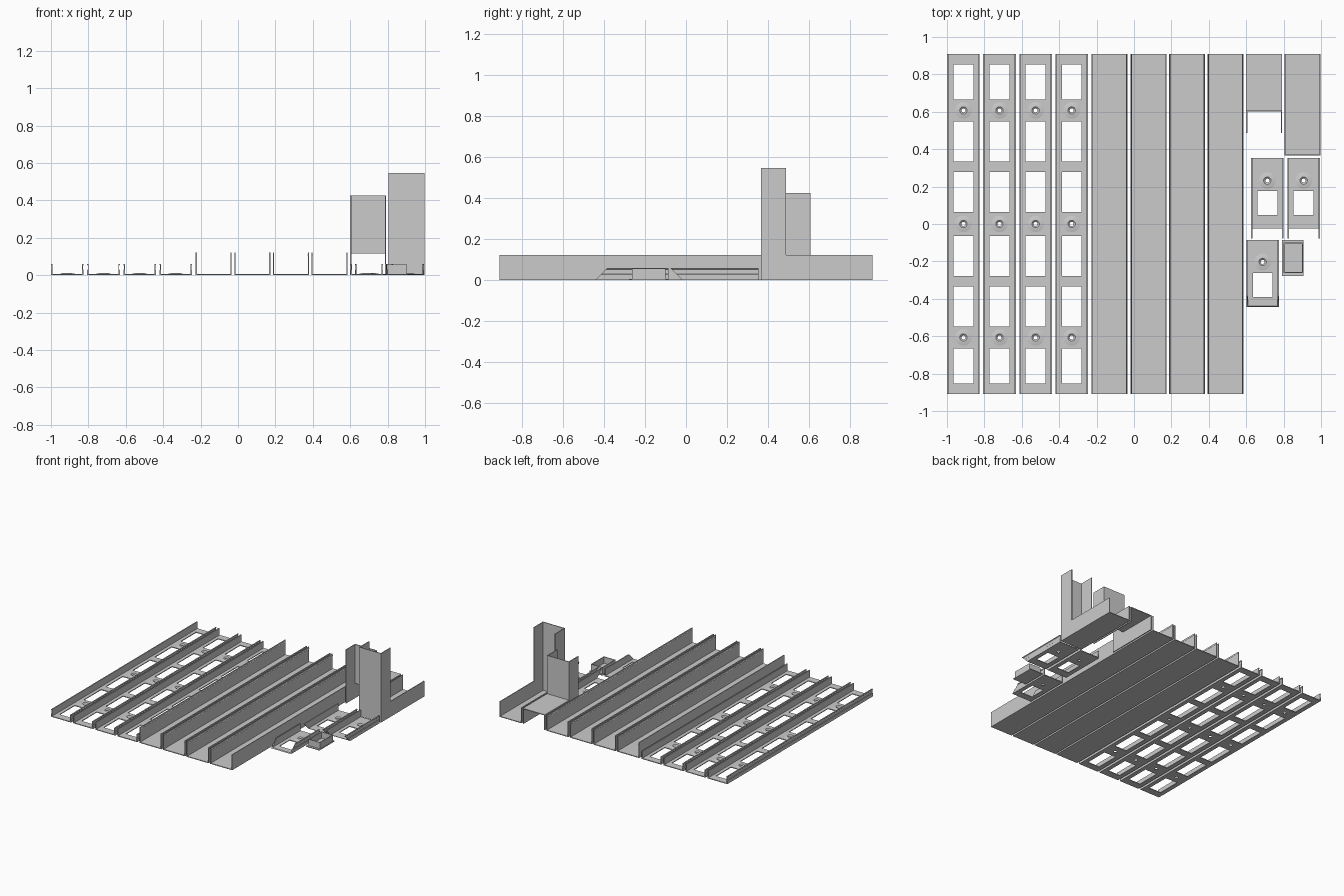
import bpy, bmesh, math
from mathutils import Matrix, Vector

if "Cube" in bpy.data.objects:
    bpy.data.objects.remove(bpy.data.objects["Cube"])

T = 0.006       # sheet thickness
LOW, TALL = 0.06, 0.122

grey = bpy.data.materials.new("plain_grey")
grey.diffuse_color = (0.6, 0.6, 0.6, 1)
grey.use_nodes = True
grey.node_tree.nodes["Principled BSDF"].inputs["Base Color"].default_value = grey.diffuse_color


def finish(name, bm):
    bmesh.ops.recalc_face_normals(bm, faces=bm.faces)
    mesh = bpy.data.meshes.new(name)
    bm.to_mesh(mesh)
    bm.free()
    mesh.materials.append(grey)
    ob = bpy.data.objects.new(name, mesh)
    bpy.context.collection.objects.link(ob)
    return ob


def box(bm, x0, x1, y0, y1, z0, z1):
    m = Matrix.Translation(((x0 + x1) / 2, (y0 + y1) / 2, (z0 + z1) / 2))
    m = m @ Matrix.Diagonal((x1 - x0, y1 - y0, z1 - z0, 1))
    bmesh.ops.create_cube(bm, size=1, matrix=m)


def prism(bm, points, offset):
    face = bm.faces.new([bm.verts.new(p) for p in points])
    ext = bmesh.ops.extrude_face_region(bm, geom=[face], use_keep_orig=True)
    verts = [v for v in ext["geom"] if isinstance(v, bmesh.types.BMVert)]
    bmesh.ops.translate(bm, vec=Vector(offset), verts=verts)


def channel(name, half, x, y0, y1, shear=0):
    """Extrude half of a U profile, mirrored about x; shear mitres the front end."""
    prof = half + [(-px, pz) for px, pz in reversed(half)]
    bm = bmesh.new()
    prism(bm, [(x + px, y1, pz) for px, pz in prof], (0, y0 - y1, 0))
    for v in bm.verts:
        if abs(v.co.y - y0) < 1e-5:
            v.co.y += shear * v.co.z
    return finish(name, bm)


# Half profiles, from the floor's upper corner outward and down
TALL_HALF = [(0.0905, T), (0.0905, 0.105), (0.0885, 0.108), (0.0905, 0.111),
             (0.0905, TALL), (0.0965, TALL), (0.0965, 0)]
LOW_HALF = [(0.079, T), (0.079, LOW), (0.087, LOW), (0.087, 0.055),
            (0.084, 0.052), (0.084, 0.030), (0.087, 0.027), (0.087, 0)]


def screw_seat(x, y):
    """Shallow raised ring with a countersunk hole."""
    prof = [(0.011, 0), (0.011, 0.003), (0.020, 0.0105), (0.024, 0.0105),
            (0.044, T), (0.021, T), (0.021, 0)]
    n = 24
    bm = bmesh.new()
    rings = [[bm.verts.new((x + r * math.cos(2 * math.pi * i / n),
                            y + r * math.sin(2 * math.pi * i / n), z))
              for r, z in prof] for i in range(n)]
    for i in range(n):
        a, b = rings[i], rings[(i + 1) % n]
        for j in range(len(prof)):
            k = (j + 1) % len(prof)
            bm.faces.new((a[j], b[j], b[k], a[k]))
    ob = finish("screw_seat", bm)
    bpy.context.view_layer.objects.active = ob
    ob.select_set(True)
    bpy.ops.object.shade_smooth_by_angle(angle=math.radians(20))
    ob.select_set(False)


def slotted(name, x, y0, y1, windows, screws, shear=0):
    """Low channel with rectangular windows and screw holes in its floor."""
    ob = channel(name, LOW_HALF, x, y0, y1, shear)
    bm = bmesh.new()
    for a, b in windows:
        box(bm, x - 0.053, x + 0.053, a, b, -0.02, 0.03)
    for y in screws:
        bmesh.ops.create_cone(bm, cap_ends=True, segments=24, radius1=0.021,
                              radius2=0.021, depth=0.05,
                              matrix=Matrix.Translation((x, y, 0)))
        screw_seat(x, y)
    cutter = finish(name + "_cutter", bm)
    cutter.hide_render = True
    cutter.hide_viewport = True
    cutter.display_type = 'WIRE'
    mod = ob.modifiers.new("holes", 'BOOLEAN')
    mod.operation = 'DIFFERENCE'
    mod.solver = 'EXACT'
    mod.object = cutter


# Four long slotted base rails
half_windows = [(0.063, 0.277), (0.335, 0.549), (0.665, 0.853)]
windows = half_windows + [(-b, -a) for a, b in half_windows]
for i in range(4):
    slotted("base_rail", -0.912 + 0.193 * i, -0.91, 0.91, windows, (-0.607, 0, 0.607))

# Four long tall cover rails
for i in range(4):
    channel("cover_rail", TALL_HALF, -0.130 + 0.2065 * i, -0.91, 0.91)

# Short mitred base rails
for x in (0.713, 0.907):
    slotted("inner_mitre_rail", x, -0.017, 0.353, [(0.048, 0.176)], [0.232], -1)
slotted("outer_mitre_rail", 0.688, -0.444, -0.086, [(-0.39, -0.262)], [-0.203], 1)


def corner(name, x, outline, plates):
    """L-shaped side walls joined by the given plates (y0, y1, z0, z1)."""
    bm = bmesh.new()
    for wx in (x - 0.0965, x + 0.0905):
        prism(bm, [(wx, y, z) for y, z in outline], (T, 0, 0))
    for p in plates:
        box(bm, x - 0.0905, x + 0.0905, *p)
    finish(name, bm)


# Outer corner cover: plates on the outside of the bend
corner("outer_corner_cover", 0.696,
       [(0.487, 0), (0.91, 0), (0.91, TALL), (0.607, TALL), (0.607, 0.425), (0.487, 0.425)],
       [(0.601, 0.91, TALL - T, TALL), (0.601, 0.607, TALL, 0.425)])

# Inner corner cover: plates on the floor and the front
corner("inner_corner_cover", 0.9,
       [(0.366, 0), (0.91, 0), (0.91, TALL), (0.487, TALL), (0.487, 0.546), (0.366, 0.546)],
       [(0.366, 0.91, 0, T), (0.366, 0.372, T, 0.546)])

# End cap: thin plate with an upright rim
bm = bmesh.new()
box(bm, 0.79, 0.907, -0.278, -0.086, 0, T)
for x in (0.80, 0.897):
    box(bm, x, x + T, -0.262, -0.1, T, 0.056)
for y in (-0.262, -0.106):
    box(bm, 0.806, 0.897, y, y + T, T, 0.056)
finish("end_cap", bm)
